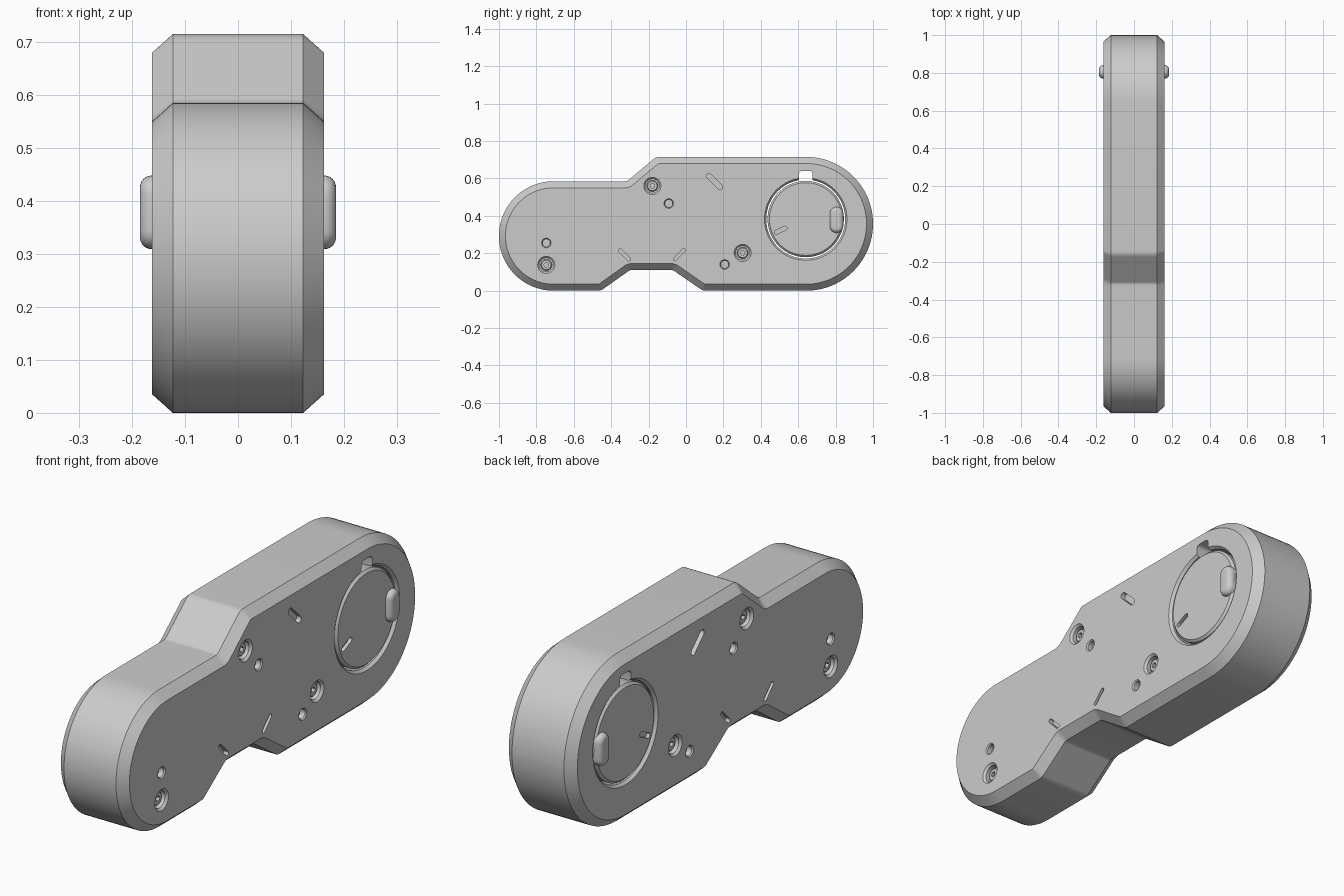
import bpy, bmesh
from math import pi, cos, sin, tan, atan2, hypot
from mathutils import Vector

if "Cube" in bpy.data.objects:
    bpy.data.objects.remove(bpy.data.objects["Cube"])

FACE = 0.162   # half width of the body


def loft(name, rings):
    """Solid from rings (x, [(y, z), ...]) stacked along x, closed with caps."""
    bm = bmesh.new()
    loops = [[bm.verts.new((x, y, z)) for y, z in pts] for x, pts in rings]
    n = len(loops[0])
    for a, b in zip(loops, loops[1:]):
        for i in range(n):
            j = (i + 1) % n
            bm.faces.new((a[i], a[j], b[j], b[i]))
    bm.faces.new(loops[0])
    bm.faces.new(loops[-1])
    bmesh.ops.recalc_face_normals(bm, faces=bm.faces)
    mesh = bpy.data.meshes.new(name)
    bm.to_mesh(mesh)
    bm.free()
    ob = bpy.data.objects.new(name, mesh)
    bpy.context.collection.objects.link(ob)
    return ob


def circle(y, z, r, n=32):
    return [(y + r * cos(2 * pi * i / n), z + r * sin(2 * pi * i / n)) for i in range(n)]


def capsule(a, b, r, n=8):
    ang = atan2(b[1] - a[1], b[0] - a[0])
    pts = []
    for c, start in ((b, ang - pi / 2), (a, ang + pi / 2)):
        pts += [(c[0] + r * cos(start + pi * i / n), c[1] + r * sin(start + pi * i / n))
                for i in range(n + 1)]
    return pts


def rounded(corners, inset=0.0):
    """Counter-clockwise polygon (y, z, radius, steps), inset and corner-rounded."""
    P = [Vector(c[:2]) for c in corners]
    out = []
    for i, (_, _, r, n) in enumerate(corners):
        d0 = (P[i] - P[i - 1]).normalized()
        d1 = (P[(i + 1) % len(P)] - P[i]).normalized()
        turn = atan2(d0.cross(d1), d0.dot(d1))
        n0, n1 = Vector((-d0.y, d0.x)), Vector((-d1.y, d1.x))
        side = 1 if turn > 0 else -1
        p = P[i] + (n0 + n1) * inset / (1 + n0.dot(n1))
        r = max(r - side * inset, 0.015)
        c = p - d0 * r * tan(abs(turn) / 2) + n0 * side * r
        start = atan2(-n0.y * side, -n0.x * side)
        out += [(c.x + r * cos(start + turn * k / n), c.y + r * sin(start + turn * k / n))
                for k in range(n + 1)]
    return out


def cut(target, cutter):
    mod = target.modifiers.new("cut", 'BOOLEAN')
    mod.operation, mod.solver, mod.object = 'DIFFERENCE', 'EXACT', cutter
    bpy.context.view_layer.objects.active = target
    bpy.ops.object.modifier_apply(modifier=mod.name)
    bpy.data.objects.remove(cutter)


def smooth(ob):
    bpy.ops.object.select_all(action='DESELECT')
    ob.select_set(True)
    bpy.context.view_layer.objects.active = ob
    bpy.ops.object.shade_smooth_by_angle(angle=0.5)


# Chamfered body from its side outline
outline = [(-1, 0, .2915, 20), (-.455, 0, .05, 5), (-.30, .11, .03, 5), (-.07, .11, .03, 5),
           (.09, 0, .05, 5), (1, 0, .357, 24), (1, .715, .357, 24), (-.16, .715, .05, 5),
           (-.315, .585, .03, 5), (-1, .585, .2915, 20)]
outer, inner = rounded(outline), rounded(outline, .035)
body = loft("body", [(-FACE, inner), (-.123, outer), (.123, outer), (FACE, inner)])

# Through hole for the disc, with a flared lip and a notch above it
DY, DZ = .64, .383
cut(body, loft("disc_hole", [(x, circle(DY, DZ, r, 72)) for x, r in
    ((-.18, .235), (-.15, .211), (.15, .211), (.18, .235))]))
notch = rounded([(.603, .55, .015, 4), (.677, .55, .015, 4),
                 (.677, .641, .018, 4), (.603, .641, .018, 4)])
cut(body, loft("notch_cutter", [(-.2, notch), (.2, notch)]))

# Disc filling the hole
disc = loft("disc", [(x, circle(DY, DZ, r, 72)) for x, r in
    ((-.16, .194), (-.15, .204), (.15, .204), (.16, .194))])

screws = [(-.747, .138), (-.18, .56), (.303, .202)]
pins = [(-.747, .255), (-.092, .466), (.207, .14)]
slots = [((.122, .613), (.182, .555), .014), ((-.352, .216), (-.305, .168), .009),
         ((-.058, .17), (-.013, .216), .009)]
for s, label in ((1, "right"), (-1, "left")):
    # Flared screw wells, pin holes and slots
    for y, z in screws:
        cut(body, loft("well", [(s * x, circle(y, z, r)) for x, r in
            ((.12, .037), (.152, .037), (.157, .041), (.182, .066))]))
    for y, z in pins:
        cut(body, loft("pin_hole", [(s * x, circle(y, z, r, 24)) for x, r in
            ((.135, .021), (.157, .021), (.182, .046))]))
    for a, b, r in slots:
        pts = capsule(a, b, r)
        cut(body, loft("slot", [(s * .14, pts), (s * .2, pts)]))
    pts = capsule((.483, .313), (.53, .334), .011)
    cut(disc, loft("pointer_slot", [(s * .145, pts), (s * .2, pts)]))

    # Screw heads with a socket
    for i, (y, z) in enumerate(screws):
        head = loft(f"screw_{label}_{i + 1}", [(s * x, circle(y, z, r)) for x, r in
            ((.11, .03), (.139, .03), (.144, .025))])
        cut(head, loft("socket", [(s * .13, circle(y, z, .013, 6)),
                                  (s * .2, circle(y, z, .013, 6))]))
        smooth(head)

    # Rounded grip on the disc
    grip = [(s * .14, capsule((.805, .345), (.805, .412), .036, 12))]
    for k in range(7):
        t = pi / 2 * k / 6
        grip.append((s * (.163 + .022 * sin(t)),
                     capsule((.805, .345), (.805, .412), .014 + .022 * cos(t), 12)))
    smooth(loft(f"disc_grip_{label}", grip))

smooth(body)
smooth(disc)
